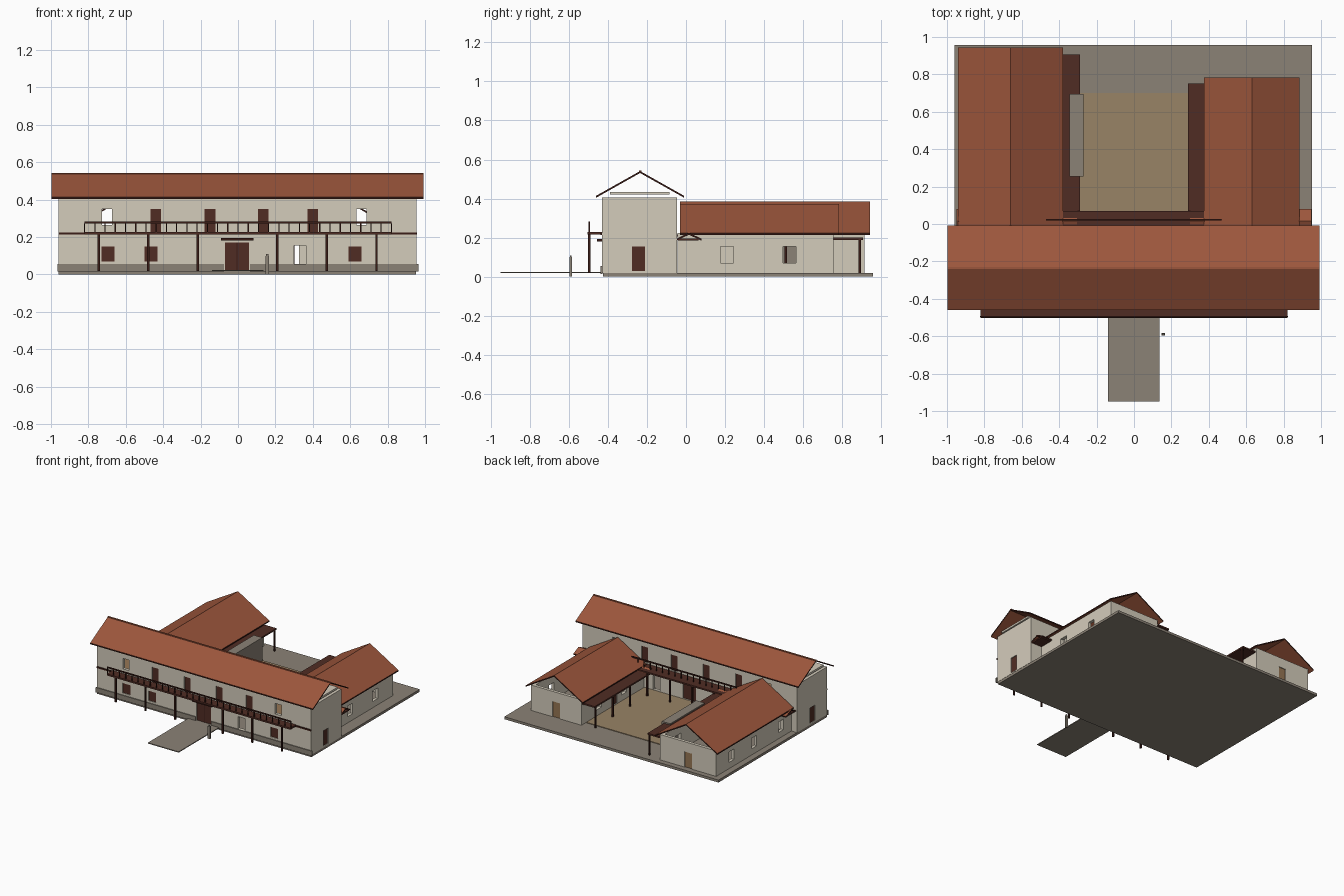
import bpy, bmesh, math
from mathutils import Vector

if "Cube" in bpy.data.objects:
    bpy.data.objects.remove(bpy.data.objects["Cube"])


def srgb(*c):
    return [((v / 255 + 0.055) / 1.055) ** 2.4 for v in c] + [1]


def material(name, *c):
    m = bpy.data.materials.new(name)
    m.diffuse_color = srgb(*c)
    m.use_nodes = True
    m.node_tree.nodes["Principled BSDF"].inputs["Base Color"].default_value = m.diffuse_color
    return m


CREAM = material("cream plaster", 212, 204, 187)
ROOF = material("clay tile", 156, 86, 60)
WOOD = material("dark wood", 80, 44, 36)
TRIM = material("black brown wood", 58, 28, 22)
STONE = material("grey stone", 139, 130, 118)
EARTH = material("tan earth", 152, 131, 102)
OAK = material("light wood", 150, 118, 84)


def boxes(name, mat, *ranges):
    """One object of boxes, each given as x0, x1, y0, y1, z0, z1."""
    bm = bmesh.new()
    for x0, x1, y0, y1, z0, z1 in ranges:
        verts = bmesh.ops.create_cube(bm, size=1)["verts"]
        for v in verts:
            v.co = Vector((x0 + (v.co.x + .5) * (x1 - x0),
                           y0 + (v.co.y + .5) * (y1 - y0),
                           z0 + (v.co.z + .5) * (z1 - z0)))
    me = bpy.data.meshes.new(name)
    bm.to_mesh(me)
    bm.free()
    ob = bpy.data.objects.new(name, me)
    bpy.context.collection.objects.link(ob)
    me.materials.append(mat)
    return ob


def cut(ob, *r):
    cutter = boxes("cutter", CREAM, r)
    cutter.hide_render = True
    mod = ob.modifiers.new("cut", "BOOLEAN")
    mod.operation, mod.solver, mod.object = "DIFFERENCE", "EXACT", cutter
    bpy.context.view_layer.objects.active = ob
    bpy.ops.object.modifier_apply(modifier=mod.name)
    bpy.data.objects.remove(cutter)


T = 0.025  # wall thickness


def walls(name, x0, x1, y0, y1, z0, z1):
    ob = boxes(name, CREAM, (x0, x1, y0, y1, z0, z1))
    cut(ob, x0 + T, x1 - T, y0 + T, y1 - T, z0 - .1, z1 + .1)
    return ob


def opening(ob, name, axis, wall, a, w, z0, z1, mat=None):
    """Cut a hole in the wall whose middle lies at wall, and fit a panel."""
    def rng(t):
        if axis == "y":
            return (a - w / 2, a + w / 2, wall - t, wall + t, z0, z1)
        return (wall - t, wall + t, a - w / 2, a + w / 2, z0, z1)
    cut(ob, *rng(.04))
    if mat:
        boxes(name, mat, rng(.006))


def gable_roof(name, axis, mid, half, a0, a1, eave, ridge, t=.01):
    """Thin chevron profile swept along an axis, with dark eave boards."""
    prof = [(-half, eave), (0, ridge), (half, eave),
            (half, eave - t), (0, ridge - t), (-half, eave - t)]
    bm = bmesh.new()
    ends = []
    for a in (a0, a1):
        ends.append([bm.verts.new((a, mid + p, z) if axis == "x"
                                  else (mid + p, a, z)) for p, z in prof])
    for e in ends:
        bm.faces.new((e[0], e[1], e[4], e[5]))
        bm.faces.new((e[1], e[2], e[3], e[4]))
    for i in range(6):
        j = (i + 1) % 6
        bm.faces.new((ends[0][i], ends[0][j], ends[1][j], ends[1][i]))
    bmesh.ops.recalc_face_normals(bm, faces=bm.faces)
    for f in bm.faces:  # eave and gable edges are dark boards
        f.normal_update()
        f.material_index = 1 if abs(f.normal.z) < .1 else 0
    me = bpy.data.meshes.new(name)
    bm.to_mesh(me)
    bm.free()
    me.materials.append(ROOF)
    me.materials.append(TRIM)
    bpy.context.collection.objects.link(bpy.data.objects.new(name, me))


# ground
boxes("base_slab", STONE, (-.96, .953, -.425, .957, 0, .02))
boxes("entrance_path", STONE, (-.14, .135, -.95, -.42, .018, .025))
boxes("courtyard_floor", EARTH, (-.405, .4, -.04, .70, .018, .025))

# main house
FRONT, BACK = -.43 + T / 2, -.045 - T / 2
main = walls("main_walls", -.96, .955, -.43, -.045, .02, .405)
boxes("front_plinth", STONE, (-.965, -.075, -.437, -.428, .015, .055),
      (.065, .965, -.437, -.428, .015, .055))
boxes("upper_floor", OAK, (-.94, .935, -.41, -.065, .212, .225))
boxes("attic_ceiling", CREAM, (-.955, .95, -.39, -.085, .42, .435))
gable_roof("main_roof", "x", -.235, .226, -.997, .992, .414, .541)
boxes("main_ridge_cap", ROOF, (-.997, .992, -.241, -.229, .532, .543))

opening(main, "main_door", "y", FRONT, -.005, .13, .02, .17, WOOD)
for x in (-.44, -.15, .135, .40):
    opening(main, "balcony_door", "y", FRONT, x, .058, .225, .35, WOOD)
    opening(main, "rear_balcony_door", "y", BACK, x, .058, .225, .35, WOOD)
for x in (-.695, -.465, .625):
    opening(main, "front_window", "y", FRONT, x, .07, .07, .15, WOOD)
for x in (-.70, .66):
    opening(main, "open_window", "y", FRONT, x, .055, .265, .35)
    opening(main, "open_window", "y", BACK, x, .055, .265, .35)
opening(main, "front_side_opening", "y", FRONT, .332, .065, .055, .155)
opening(main, "rear_side_opening", "y", BACK, .295, .06, .025, .17)
opening(main, "courtyard_door", "y", BACK, 0, .12, .025, .165, WOOD)
for x in (-.96 + T / 2, .955 - T / 2):
    opening(main, "end_door", "x", x, -.243, .065, .03, .155, WOOD)
boxes("door_canopy", TRIM, (-.09, .082, -.456, -.43, .181, .194))
boxes("door_split", TRIM, (-.007, -.002, -.4255, -.42, .02, .17))
boxes("wall_band", TRIM, (-.957, .957, -.437, -.43, .213, .225))

# front balcony with railing and posts
boxes("front_balcony_floor", WOOD, (-.82, .82, -.503, -.43, .215, .228))
boxes("front_balcony_posts", TRIM,
      *[(x - .006, x + .006, -.501, -.489, .018, .216)
        for x in (-.745, -.48, -.215, .21, .475, .74)])


def railing(name, half, y):
    n = round(half * 2 / .055)
    xs = [-half + i * 2 * half / n for i in range(n + 1)]
    boxes(name, TRIM, (-half, half, y - .004, y + .004, .273, .283),
          *[(x - .003, x + .003, y - .003, y + .003, .22, .274) for x in xs])


railing("front_railing", .82, -.495)
railing("rear_railing", .47, .022)

# side wings, each with an open gable above the end wall
for side, x0, x1, end, ridge, windows in (
        ("left", -.91, -.41, .915, .385, (.09, .43, .72)),
        ("right", .405, .855, .755, .372, (.21, .53))):
    wing = walls(side + "_wing_walls", x0, x1, -.044, end, .02, .225)
    mid = (x0 + x1) / 2
    gable_roof(side + "_wing_roof", "y", mid, (x1 - x0) / 2 + .03,
               -.03, end + .028, .223, ridge)
    opening(wing, side + "_wing_end_door", "y", end - T / 2, mid, .065,
            .02, .145, OAK)
    outer, inner = (x0 + T / 2, x1 - T / 2) if x0 < 0 else (x1 - T / 2, x0 + T / 2)
    for y in windows:
        opening(wing, side + "_wing_window", "x", outer, y, .065, .07, .155)
        opening(wing, side + "_wing_inner_window", "x", inner, y, .065, .07, .155)
    opening(wing, side + "_wing_inner_door", "x", inner, .33, .06, .025, .155, WOOD)

# covered walkway around the courtyard
boxes("walkway_roof", WOOD, (-.415, -.29, -.04, .905, .188, .2),
      (.29, .41, -.04, .75, .188, .2), (-.4, .4, -.045, .07, .205, .217))
posts = [(-.297, .07 + i * .205) for i in range(5)]
posts += [(.297, .07 + i * .22) for i in range(4)]
posts += [(-.1, .062), (.1, .062)]
boxes("walkway_posts", TRIM, *[(x - .006, x + .006, y - .006, y + .006, .02, .206 if y < .08 else .19)
                              for x, y in posts])

# small link roofs between the main house and the wings
gable_roof("left_link_roof", "x", .015, .064, -.95, -.305, .195, .225)
gable_roof("right_link_roof", "x", .015, .064, .30, .95, .195, .225)
for x0, x1 in ((-.945, -.9), (.85, .945)):
    boxes("link_eave_board", WOOD, (x0, x1, -.04, .065, .185, .195))

# stone block beside the left walkway and marker by the path
boxes("courtyard_stone_block", STONE, (-.345, -.27, .255, .695, .02, .21))
boxes("path_marker", STONE, (.147, .166, -.596, -.584, 0, .1),
      (.151, .162, -.594, -.586, .1, .11))
